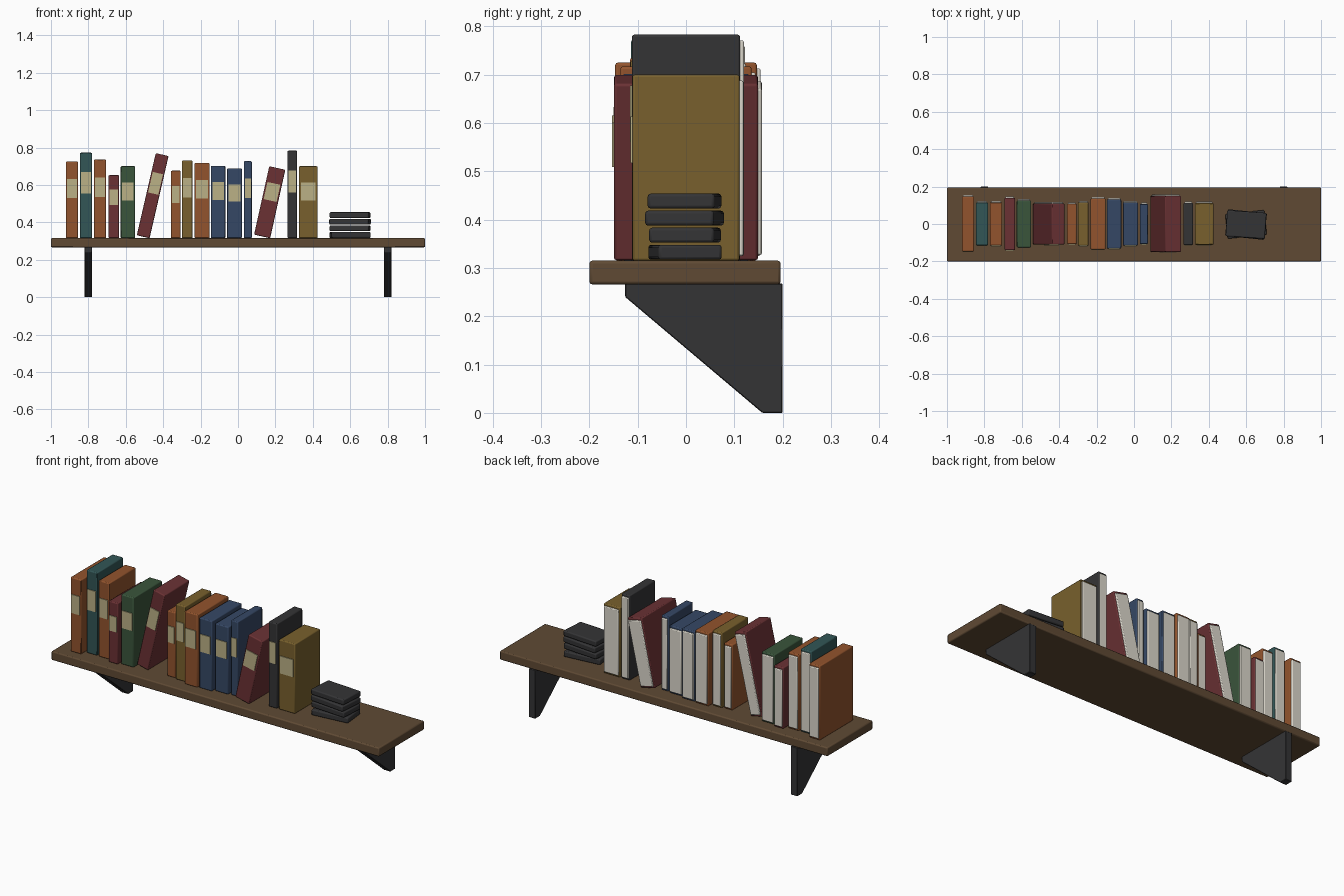
import bpy, math
from mathutils import Matrix

if "Cube" in bpy.data.objects:
    bpy.data.objects.remove(bpy.data.objects["Cube"])

def mat(name, c):
    m = bpy.data.materials.new(name)
    m.diffuse_color = (*c, 1)
    m.use_nodes = True
    m.node_tree.nodes["Principled BSDF"].inputs["Base Color"].default_value = m.diffuse_color
    return m

M = {
    "wood": mat("dark wood", (.115, .068, .034)),
    "black": mat("charcoal", (.034, .034, .036)),
    "orange": mat("burnt orange", (.29, .088, .026)),
    "teal": mat("teal", (.032, .092, .092)),
    "red": mat("maroon", (.145, .031, .034)),
    "green": mat("forest green", (.042, .09, .044)),
    "yellow": mat("mustard", (.19, .118, .026)),
    "blue": mat("navy", (.036, .064, .13)),
    "cream": mat("cream label", (.5, .44, .24)),
    "page": mat("page white", (.72, .69, .61)),
}

def mesh(name, verts, faces, material, bevel=0, segments=2):
    me = bpy.data.meshes.new(name)
    me.from_pydata(verts, [], faces)
    ob = bpy.data.objects.new(name, me)
    bpy.context.collection.objects.link(ob)
    me.materials.append(M[material])
    if bevel:
        b = ob.modifiers.new("bevel", 'BEVEL')
        b.width, b.segments = bevel, segments
    return ob

def box(name, x, y, z, material, bevel=0, segments=2):
    v = [(a, b, c) for a in x for b in y for c in z]
    f = [(0, 1, 3, 2), (4, 6, 7, 5), (0, 4, 5, 1), (2, 3, 7, 6), (0, 2, 6, 4), (1, 5, 7, 3)]
    return mesh(name, v, f, material, bevel, segments)

TOP = 0.315  # upper surface of the shelf

# shelf board
box("shelf_board", (-1, 1), (-.2, .196), (.266, TOP), "wood", .006)

# wall brackets: side profile extruded in x
profile = [(.2, .268), (.2, 0), (.158, 0), (-.126, .24), (-.126, .268)]
n = len(profile)
for side, sx in (("left", -.8), ("right", .8)):
    v = [(sx + dx, y, z) for dx in (-.02, .02) for y, z in profile]
    f = [tuple(range(n)), tuple(range(2 * n - 1, n - 1, -1))]
    f += [(i, i + n, (i + 1) % n + n, (i + 1) % n) for i in range(n)]
    mesh(side + "_bracket", v, f, "black", .002, 1)

def book(i, color, x0, x1, top, depth, lean=0, w=None):
    """Cover, fore edge of pages and spine label; lean in degrees to the right."""
    a = math.radians(lean)
    w = w or x1 - x0
    h = (top - TOP - w * math.sin(a)) / math.cos(a)
    d = depth / 2
    place = Matrix.Translation((x0 + w / 2 * math.cos(a), 0, TOP + w / 2 * math.sin(a))) \
        @ Matrix.Rotation(a, 4, 'Y')
    parts = [
        box(f"book_{i}_cover", (-w / 2, w / 2), (-d, d), (0, h), color, .005),
        box(f"book_{i}_pages", (-w / 2 + .005, w / 2 - .005), (0, d + .008), (.01, h - .012), "page", .004),
        box(f"book_{i}_label", (-w * .4, w * .4), (-d - .004, -d + .002), (h * .525, h * .775), "cream"),
    ]
    for p in parts:
        p.matrix_world = place

# standing and leaning books: colour, left, right, top, depth, lean, thickness
books = [
    ("orange", -.92, -.855, .725, .293),
    ("teal", -.845, -.78, .772, .228),
    ("orange", -.77, -.705, .735, .232),
    ("red", -.692, -.636, .652, .28),
    ("green", -.627, -.55, .70, .25),
    ("red", -.541, -.37, .77, .22, 13, .07),
    ("orange", -.358, -.307, .676, .214),
    ("yellow", -.30, -.242, .73, .23),
    ("orange", -.232, -.152, .717, .272),
    ("blue", -.145, -.068, .702, .262),
    ("blue", -.06, .021, .687, .23),
    ("blue", .032, .074, .727, .216),
    ("red", .086, .254, .70, .298, 12.5, .088),
    ("black", .265, .316, .783, .224),
    ("yellow", .326, .425, .70, .222),
]
for i, b in enumerate(books, 1):
    book(i, *b)

# stack of flat black books, each turned a little
for i, (turn, dy, width) in enumerate([(6, -.002, .132), (-4, -.002, .135), (-6, -.003, .143), (-4, -.003, .139)]):
    s = box(f"stacked_book_{i + 1}", (-.105, .105), (-width / 2, width / 2), (0, .031), "black", .006)
    s.matrix_world = Matrix.Translation((.599, dy, TOP + .002 + i * .0353)) \
        @ Matrix.Rotation(math.radians(turn), 4, 'Z')

# smooth the rounded edges, keep corners sharp
for ob in bpy.context.collection.objects:
    ob.select_set(True)
    bpy.context.view_layer.objects.active = ob
bpy.ops.object.shade_smooth_by_angle(angle=math.radians(35))
